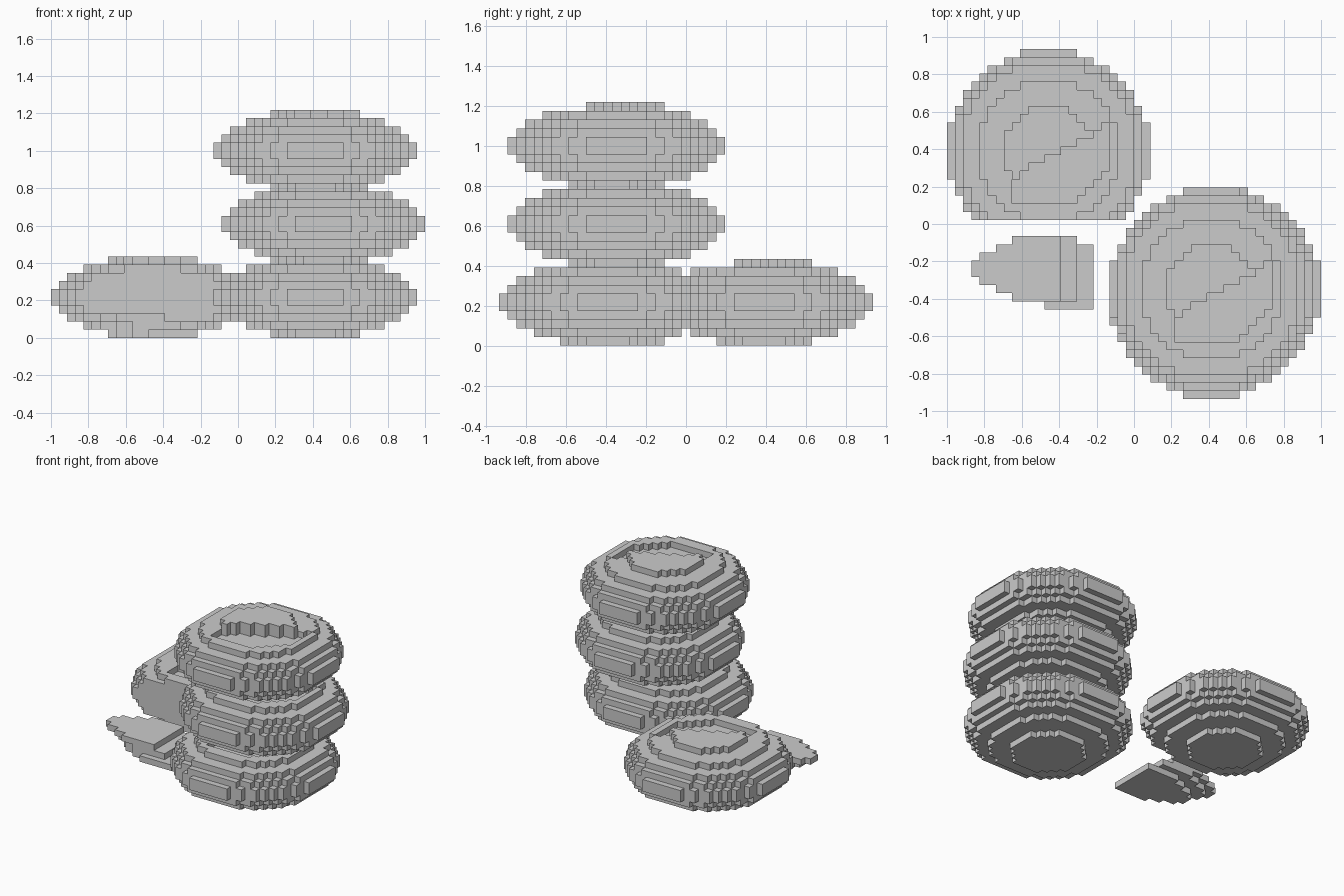
import bpy, bmesh

if "Cube" in bpy.data.objects:
    bpy.data.objects.remove(bpy.data.objects["Cube"])

S = 2 / 46          # block size
GX, GY = 23, 21.5   # grid centre in blocks

DIRS = {
    (1, 0, 0): [(1, 0, 0), (1, 1, 0), (1, 1, 1), (1, 0, 1)],
    (-1, 0, 0): [(0, 0, 0), (0, 0, 1), (0, 1, 1), (0, 1, 0)],
    (0, 1, 0): [(0, 1, 0), (0, 1, 1), (1, 1, 1), (1, 1, 0)],
    (0, -1, 0): [(0, 0, 0), (1, 0, 0), (1, 0, 1), (0, 0, 1)],
    (0, 0, 1): [(0, 0, 1), (1, 0, 1), (1, 1, 1), (0, 1, 1)],
    (0, 0, -1): [(0, 0, 0), (0, 1, 0), (1, 1, 0), (1, 0, 0)],
}


def build_blocks(name, cells):
    """Mesh only the exposed sides of a set of block cells."""
    bm = bmesh.new()
    verts = {}

    def corner(p):
        if p not in verts:
            verts[p] = bm.verts.new(((p[0] - GX) * S, (p[1] - GY) * S, p[2] * S))
        return verts[p]

    for (i, j, k) in sorted(cells):
        for (a, b, c), quad in DIRS.items():
            if (i + a, j + b, k + c) not in cells:
                bm.faces.new([corner((i + x, j + y, k + z)) for x, y, z in quad])
    me = bpy.data.meshes.new(name)
    bm.to_mesh(me)
    bm.free()
    ob = bpy.data.objects.new(name, me)
    bpy.context.collection.objects.link(ob)
    return ob


def in_groove(x, y):
    """Crescent scooped out of the top of each bun."""
    return (-4 <= x <= 7 and y >= -6 and x - y <= 9.5 and y <= 0.55 * x - 0.85)


def bun(ci, cj, base, front=-12):
    """Flattened ball of blocks: 25 wide, 10 tall, cut off before 'front'."""
    cells = set()
    for k in range(10):
        r2 = 12.5 ** 2 * (1 - ((k - 4.5) / 5) ** 2)
        for x in range(-12, 13):
            for y in range(front, 13):
                if x * x + y * y <= r2 and not (k >= 8 and in_groove(x, y)):
                    cells.add((ci + x, cj + y, base + k))
    return cells


# stack of three buns
build_blocks("bun_bottom", bun(32, 12, 0))
build_blocks("bun_middle", bun(33, 13, 9))
build_blocks("bun_top", bun(32, 13, 18))

# bun with its front sliced off
build_blocks("bun_cut", bun(12, 30, 0, front=-8))

# fallen slice: three tapering layers, each (level, tip, end, y low, y high)
slice_cells = set()
for level, tip, end, lo, hi in [(0, 7, 18, 11, 19), (1, 5, 16, 12, 20), (2, 3, 14, 12, 20)]:
    for i in range(tip, end):
        inset = max(0, 3 - (i - tip + 1) // 2)
        for j in range(lo + inset, hi - inset):
            slice_cells.add((i, j, level))
build_blocks("fallen_slice", slice_cells)
